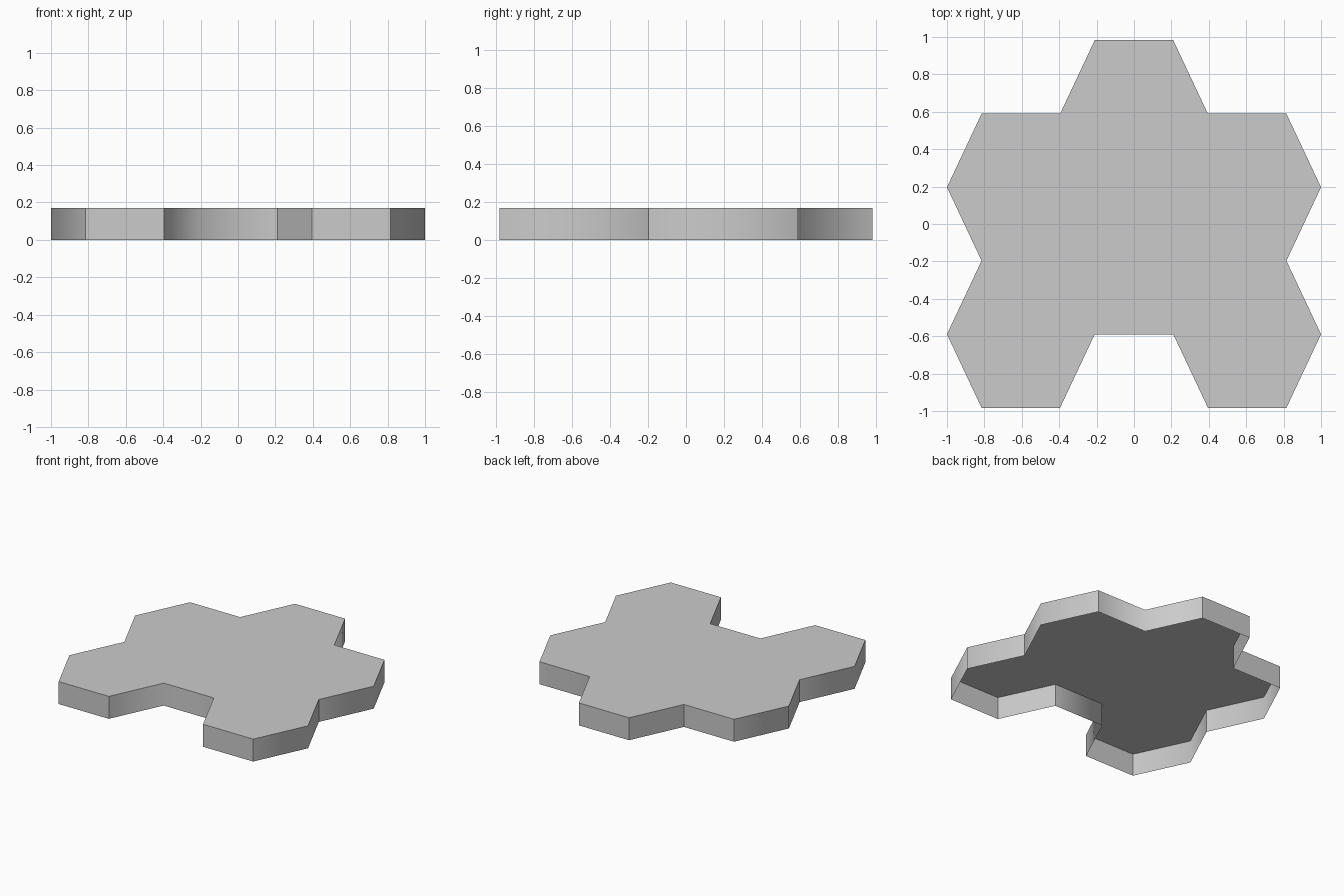
import bpy
import bmesh

if "Cube" in bpy.data.objects:
    bpy.data.objects.remove(bpy.data.objects["Cube"], do_unlink=True)

HEIGHT = 0.17
ROW = 0.1965                                  # quarter of a hexagon's depth
A, B, C, TIP = 0.21, 0.395, 0.815, 1.0        # column positions of the corners

# Plain grey material
grey = bpy.data.materials.new("grey")
grey.use_nodes = True
grey.diffuse_color = (0.6, 0.6, 0.6, 1)
grey.node_tree.nodes["Principled BSDF"].inputs["Base Color"].default_value = (0.6, 0.6, 0.6, 1)

# Half outline of the joined hexagons, mirrored to the other side
half = [(A, -3), (B, -5), (C, -5), (TIP, -3), (C, -1),
        (TIP, 1), (C, 3), (B, 3), (A, 5)]
outline = half + [(-x, row) for x, row in reversed(half)]
soft_notches = [(-A, -3), (B, 3)]             # inner corners shaded smoothly

# Lid with walls, open underneath
bm = bmesh.new()
top = [bm.verts.new((x, row * ROW, HEIGHT)) for x, row in outline]
bottom = [bm.verts.new((x, row * ROW, 0)) for x, row in outline]
bm.faces.new(top)
count = len(outline)
for i in range(count):
    j = (i + 1) % count
    wall = bm.faces.new((bottom[i], bottom[j], top[j], top[i]))
    wall.smooth = True

# Crisp rim and corners; outer tips and soft notches stay smooth
for i, corner in enumerate(outline):
    bm.edges.get((top[i], top[(i + 1) % count])).smooth = False
    soft = abs(corner[0]) == TIP or corner in soft_notches
    bm.edges.get((bottom[i], top[i])).smooth = soft

mesh = bpy.data.meshes.new("hexagon_tile")
bm.to_mesh(mesh)
bm.free()
mesh.materials.append(grey)
tile = bpy.data.objects.new("hexagon_tile", mesh)
bpy.context.collection.objects.link(tile)
